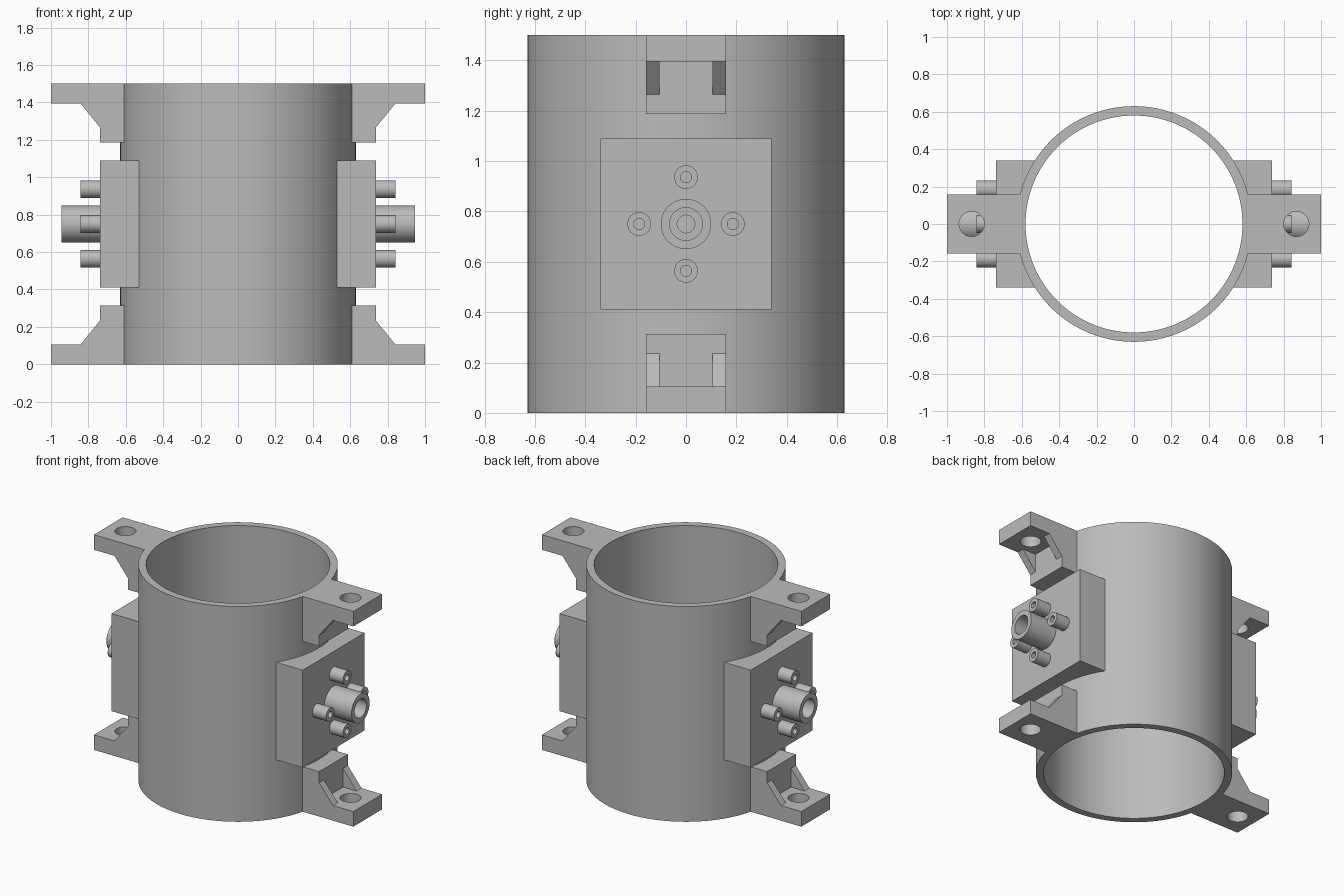
import bpy, bmesh
from math import pi, radians, cos, sin
from mathutils import Matrix

OUTER, INNER, HALF = 0.63, 0.58, 0.75
SEG = 128

cube = bpy.data.objects.get("Cube")
if cube:
    bpy.data.objects.remove(cube)

grey = bpy.data.materials.new("plain grey")
grey.use_nodes = True
colour = (0.5, 0.5, 0.5, 1)
grey.diffuse_color = colour
grey.node_tree.nodes["Principled BSDF"].inputs["Base Color"].default_value = colour


def add_object(name, mesh, turn=(0, 0, 0)):
    obj = bpy.data.objects.new(name, mesh)
    obj.location.z = HALF
    obj.rotation_euler = turn
    bpy.context.collection.objects.link(obj)
    return obj


def finish(bm, name):
    bmesh.ops.recalc_face_normals(bm, faces=bm.faces)
    mesh = bpy.data.meshes.new(name)
    bm.to_mesh(mesh)
    bm.free()
    mesh.materials.append(grey)
    return mesh


def lathe(name, profile, seg, matrix=Matrix(), closed=False):
    """Turn a (radius, height) profile about z, then place it."""
    bm = bmesh.new()
    rings = []
    for r, h in profile:
        rings.append([bm.verts.new((r * cos(2 * pi * i / seg), r * sin(2 * pi * i / seg), h))
                      for i in range(seg)])
    pairs = list(zip(rings, rings[1:]))
    if closed:
        pairs.append((rings[-1], rings[0]))
    else:
        bm.faces.new(rings[0])
        bm.faces.new(rings[-1])
    for a, b in pairs:
        for i in range(seg):
            j = (i + 1) % seg
            bm.faces.new((a[i], a[j], b[j], b[i]))
    bm.transform(matrix)
    return finish(bm, name)


def prism(name, outline, y0, y1):
    """Extrude an (x, z) outline from y0 to y1."""
    bm = bmesh.new()
    face = bm.faces.new([bm.verts.new((x, y0, z)) for x, z in outline])
    new = bmesh.ops.extrude_face_region(bm, geom=[face])["geom"]
    bmesh.ops.translate(bm, vec=(0, y1 - y0, 0),
                        verts=[v for v in new if isinstance(v, bmesh.types.BMVert)])
    return finish(bm, name)


def carve(mesh, tools):
    """Return the mesh after cutting or joining the (operation, mesh) tools."""
    obj = add_object("work", mesh)
    helpers = []
    for operation, tool in tools:
        helper = add_object("cutter", tool)
        helper.hide_render = True
        helpers.append(helper)
        mod = obj.modifiers.new(operation, "BOOLEAN")
        mod.operation, mod.solver, mod.object = operation, "EXACT", helper
    bpy.context.view_layer.update()
    graph = bpy.context.evaluated_depsgraph_get()
    result = bpy.data.meshes.new_from_object(obj.evaluated_get(graph))
    for o in [obj] + helpers:
        bpy.data.objects.remove(o)
    return result


def along_x(y=0, z=0):
    return Matrix.Translation((0, y, z)) @ Matrix.Rotation(pi / 2, 4, "Y")


# Open barrel
barrel = add_object("barrel", lathe("barrel", [
    (OUTER, -HALF), (OUTER, HALF), (INNER, HALF), (INNER, -HALF)], SEG, closed=True))
core = lathe("core", [(OUTER, -1), (OUTER, 1)], SEG)

# Mounting bracket: flange, wall and two ribs beside an open pocket
W, RIB = 0.158, 0.105
profile = [(0.5, 0.75), (1, 0.75), (1, 0.645), (0.842, 0.645),
           (0.737, 0.515), (0.737, 0.437), (0.5, 0.437)]
pocket = [(0.737, 0.4), (1.1, 0.4), (1.1, 0.645), (0.737, 0.645)]
bracket = carve(prism("bracket", profile, -W, W), [
    ("DIFFERENCE", prism("pocket", pocket, -RIB, RIB)),
    ("DIFFERENCE", lathe("bolt_hole", [(0.067, 0.3), (0.067, 1)], 48,
                         Matrix.Translation((0.868, 0, 0)))),
    ("DIFFERENCE", core)])

# Square side pad fitted to the barrel, with a bore behind the central boss
S = 0.34
pad = carve(prism("pad", [(0.4, -S), (0.737, -S), (0.737, S), (0.4, S)], -S, S), [
    ("DIFFERENCE", core),
    ("DIFFERENCE", lathe("bore", [(0.035, 0.5), (0.035, 0.9)], 48, along_x()))])

# Central boss and small pegs
boss = lathe("boss", [(0.1, 0.737), (0.1, 0.945), (0.065, 0.945),
                      (0.065, 0.745), (0.035, 0.745), (0.035, 0.737)],
             64, along_x(), closed=True)
OFFSET = 0.186
pegs = [lathe("peg", [(0.047, 0.737), (0.047, 0.842), (0.022, 0.842), (0.022, 0.74)],
              32, along_x(y * OFFSET, z * OFFSET))
        for y, z in ((0, 1), (1, 0), (0, -1), (-1, 0))]

parts = [barrel]
for side, spin in (("left", 0), ("right", pi)):
    parts.append(add_object(side + "_upper_bracket", bracket, (0, 0, spin)))
    parts.append(add_object(side + "_lower_bracket", bracket, (pi, 0, spin)))
    parts.append(add_object(side + "_pad", pad, (0, 0, spin)))
    parts.append(add_object(side + "_boss", boss, (0, 0, spin)))
    for n, peg in enumerate(pegs, 1):
        parts.append(add_object(f"{side}_peg_{n}", peg, (0, 0, spin)))

# Smooth the round surfaces and keep the edges crisp
for obj in parts:
    bpy.ops.object.select_all(action="DESELECT")
    obj.select_set(True)
    bpy.context.view_layer.objects.active = obj
    bpy.ops.object.shade_smooth_by_angle(angle=radians(30))
